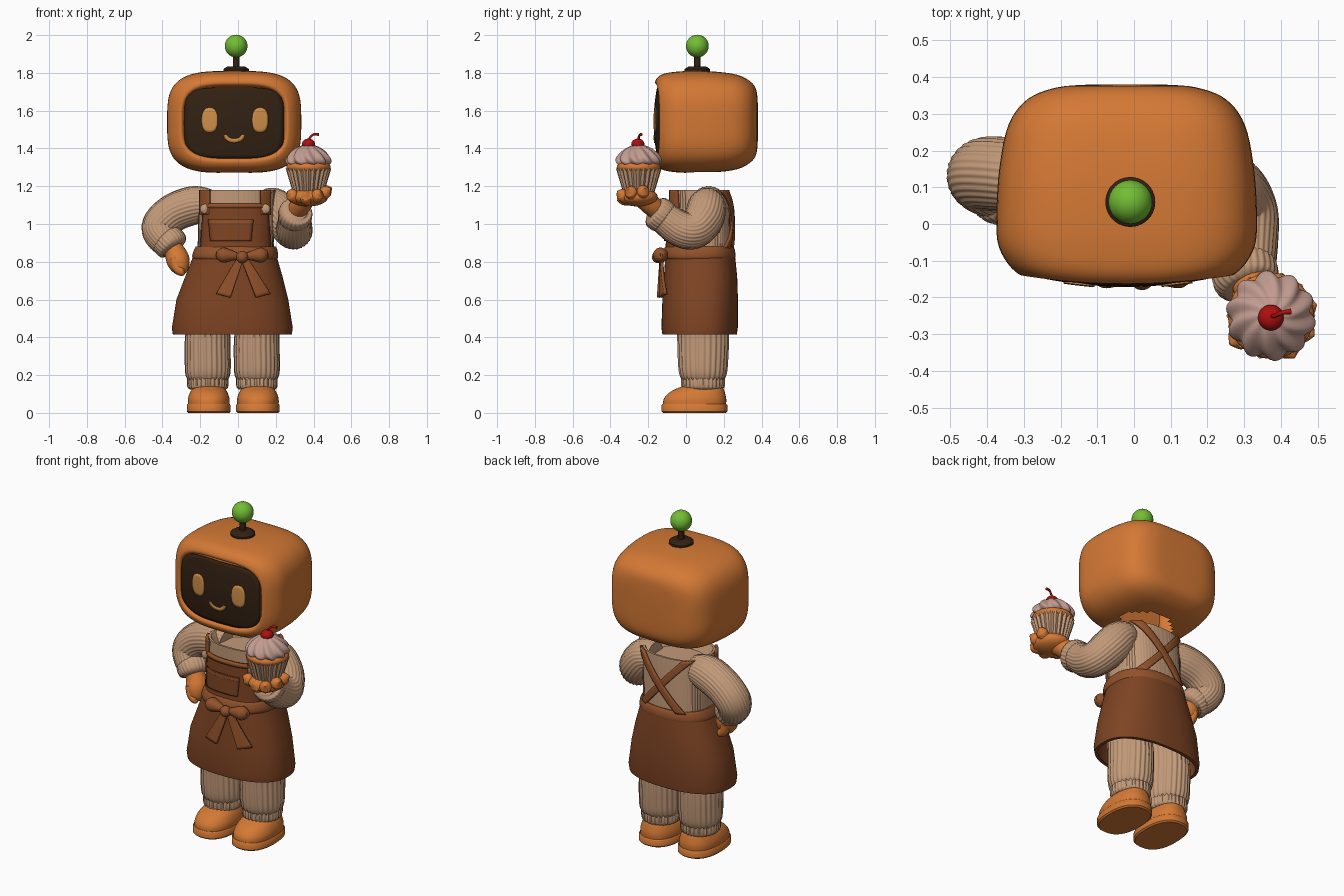
import bpy, bmesh, math
from mathutils import Vector

cube = bpy.data.objects.get("Cube")
if cube:
    bpy.data.objects.remove(cube)

def material(name, r, g, b):
    m = bpy.data.materials.new(name)
    m.use_nodes = True
    m.diffuse_color = (r, g, b, 1)
    m.node_tree.nodes["Principled BSDF"].inputs["Base Color"].default_value = (r, g, b, 1)
    return m

ORANGE = material("orange", .66, .19, .035)
KNIT = material("knit_tan", .54, .32, .19)
APRON = material("apron_brown", .21, .058, .017)
TRIM = material("trim_brown", .29, .085, .024)
DARK = material("dark_brown", .032, .015, .006)
GLOW = material("face_amber", .62, .27, .065)
GREEN = material("green", .17, .51, .035)
RED = material("cherry_red", .42, .005, .005)
CREAM = material("frosting_pink", .54, .33, .28)
made = []

def finish(name, bm, mat):
    bmesh.ops.remove_doubles(bm, verts=bm.verts, dist=1e-5)
    bmesh.ops.recalc_face_normals(bm, faces=bm.faces)
    me = bpy.data.meshes.new(name)
    bm.to_mesh(me)
    bm.free()
    me.materials.append(mat)
    ob = bpy.data.objects.new(name, me)
    bpy.context.collection.objects.link(ob)
    made.append(ob)
    return ob

def smooth(pts, k):
    """Catmull-Rom curve through tuples of any length."""
    out = []
    for i in range(len(pts) - 1):
        a, b, c, d = pts[max(i - 1, 0)], pts[i], pts[i + 1], pts[min(i + 2, len(pts) - 1)]
        for s in range(k):
            t = s / k
            out.append(tuple(q + .5 * t * (r - p + t * (2*p - 5*q + 4*r - w + t * (3*(q - r) + w - p)))
                             for p, q, r, w in zip(a, b, c, d)))
    return out + [pts[-1]]

def skin(name, rings, mat, caps=True):
    bm = bmesh.new()
    vs = [[bm.verts.new(p) for p in r] for r in rings]
    n = len(vs[0])
    for a, b in zip(vs, vs[1:]):
        for i in range(n):
            bm.faces.new((a[i], a[(i + 1) % n], b[(i + 1) % n], b[i]))
    if caps:
        bm.faces.new(vs[0])
        bm.faces.new(vs[-1])
    return finish(name, bm, mat)

def power(c, e):
    return math.copysign(abs(c) ** (2 / e), c)

def stack(name, rings, mat, e=2, n=64, k=4, ribs=0, amp=0, twist=0, axis="z", caps=True):
    """Superellipse rings (height, cx, cy, rx, ry) along z or y."""
    out = []
    rings = smooth(rings, k) if k > 1 else rings
    for j, (h, cx, cy, rx, ry) in enumerate(rings):
        ring = []
        for i in range(n):
            t = math.tau * i / n
            w = 1 + amp * math.cos(ribs * t + twist * j / len(rings))
            x, y = cx + rx * w * power(math.cos(t), e), cy + ry * w * power(math.sin(t), e)
            ring.append((x, y, h) if axis == "z" else (x, h, y))
        out.append(ring)
    return skin(name, out, mat, caps)

def tube(name, path, mat, n=24, k=6, ribs=0, amp=0):
    """Round tube through (x, y, z, radius) points."""
    pts = smooth(path, k)
    pos = [Vector(p[:3]) for p in pts]
    side, out = Vector((.31, .87, .39)), []
    for j, p in enumerate(pts):
        t = (pos[min(j + 1, len(pos) - 1)] - pos[max(j - 1, 0)]).normalized()
        side = (side - t * side.dot(t)).normalized()
        up = t.cross(side)
        ring = []
        for i in range(n):
            a = math.tau * i / n
            r = p[3] * (1 + amp * math.cos(ribs * a))
            ring.append(pos[j] + r * (math.cos(a) * side + math.sin(a) * up))
        out.append(ring)
    return skin(name, out, mat)

def ball(name, loc, size, mat):
    bm = bmesh.new()
    bmesh.ops.create_uvsphere(bm, u_segments=32, v_segments=20, radius=1)
    bmesh.ops.scale(bm, vec=size, verts=bm.verts)
    bmesh.ops.translate(bm, vec=loc, verts=bm.verts)
    return finish(name, bm, mat)

def plate(name, shape, surface, mat, thick, nu=12, nv=12):
    """Thin sheet: shape(u, v) gives (x, z), surface gives y."""
    bm = bmesh.new()
    g = []
    for i in range(nu + 1):
        g.append([])
        for j in range(nv + 1):
            x, z = shape(i / nu, j / nv)
            g[i].append(bm.verts.new((x, surface(x, z), z)))
    for i in range(nu):
        for j in range(nv):
            bm.faces.new((g[i][j], g[i + 1][j], g[i + 1][j + 1], g[i][j + 1]))
    ob = finish(name, bm, mat)
    mod = ob.modifiers.new("thickness", "SOLIDIFY")
    mod.thickness, mod.offset = thick, 0
    return ob

def quad(a, b, c, d):
    """Bilinear patch: a-b is the lower edge, d-c the upper."""
    return lambda u, v: tuple((1-v) * ((1-u)*p + u*q) + v * ((1-u)*s + u*r) for p, q, r, s in zip(a, b, c, d))

def oval(cx, cz, rx, rz, e=2):
    return lambda u, v: (cx + u * rx * power(math.cos(math.tau * v), e), cz + u * rz * power(math.sin(math.tau * v), e))

def wrap(rings, e, side, off):
    """Front (-1) or back (1) surface of a stack, lifted by off."""
    def y(x, z):
        z = min(max(z, rings[0][0]), rings[-1][0])
        for a, b in zip(rings, rings[1:]):
            if z <= b[0]:
                break
        t = (z - a[0]) / (b[0] - a[0])
        cx, cy, rx, ry = (p + t * (q - p) for p, q in zip(a[1:], b[1:]))
        return cy + side * (off + ry * max(0, 1 - abs((x - cx) / rx) ** e) ** (1 / e))
    return y

# Head shell with a bulging front rim and an opening underneath
HX, HZ = -.02, 1.54
shell = [(.38, .1, .1), (.372, .19, .17), (.34, .27, .215), (.27, .322, .25), (.15, .347, .267), (.02, .355, .27),
         (-.06, .35, .264), (-.11, .325, .25), (-.135, .295, .222), (-.135, .277, .2), (-.11, .262, .186)]
head = stack("head", [(y, HX, HZ, rx, rz) for y, rx, rz in shell], ORANGE, e=3.5, n=96, k=5, axis="y")
bm = bmesh.new()
bm.from_mesh(head.data)
for v in bm.verts:
    if v.co.y < 0:
        v.co.y -= .025 * (1 - ((v.co.x - HX) / .3) ** 2) * min(1, -v.co.y / .13)
hole = [f for f in bm.faces if f.calc_center_median().z < 1.32
        and math.hypot((f.calc_center_median().x - HX) / .16, (f.calc_center_median().y - .09) / .11) < 1]
bmesh.ops.delete(bm, geom=hole, context="FACES")
bm.to_mesh(head.data)
bm.free()

# Face screen, eyes and smile
def screen_y(off):
    return lambda x, z: -.168 - off + .03 * ((x - HX) / .262) ** 2 + .018 * ((z - HZ) / .185) ** 2
plate("face_screen", oval(HX, 1.535, .264, .187, 4.5), screen_y(0), DARK, .006, 10, 72)
for side, x in (("right", -.15), ("left", .117)):
    plate(side + "_eye", oval(x, 1.55, .042, .066, 2.5), screen_y(.005), GLOW, .005, 4, 40)
def smile(u, v):
    a = math.pi * (1 + v)
    return HX + (.036 + .02 * u) * math.cos(a), 1.472 + (.02 + .022 * u) * math.sin(a)
plate("smile", smile, screen_y(.005), GLOW, .005, 2, 24)

# Antenna
stack("antenna_base", [(1.79, -.01, .06, .068, .068), (1.82, -.01, .06, .068, .068), (1.835, -.01, .06, .045, .045)], DARK, k=1, n=40)
tube("antenna_stem", [(-.01, .06, 1.82, .017), (-.01, .06, 1.91, .017)], DARK)
ball("antenna_ball", (-.01, .06, 1.942), (.06, .06, .06), GREEN)

# Torso with a shallow open collar
body = [(.78, -.015, .075, .205, .172), (.9, -.012, .075, .2, .166), (1.05, -.008, .075, .202, .163), (1.18, -.003, .07, .2, .16)]
stack("torso", body + [(1.18, -.003, .07, .188, .148), (1.12, 0, .07, .15, .12)], KNIT, e=2.5, k=1, n=192, ribs=64, amp=.006)

# Apron skirt with a turned-under hem, and waistband
skirt = [(.415, -.03, .072, .315, .197), (.45, -.03, .072, .32, .202), (.6, -.03, .075, .296, .2), (.72, -.022, .077, .258, .194), (.85, -.015, .075, .214, .183)]
inner = [(z, x, y, rx - .018, ry - .018) for z, x, y, rx, ry in reversed(skirt)]
stack("apron_skirt", inner + skirt, APRON, e=2.4, k=1, n=96, caps=False)
stack("waistband", [(.815, -.015, .068, .222, .188), (.83, -.015, .068, .228, .194), (.865, -.012, .07, .22, .188),
                    (.88, -.012, .07, .212, .178)], TRIM, e=2.4, k=2, n=80)

# Bib, pocket, straps and buttons
plate("bib", quad((-.195, .86), (.17, .86), (.155, 1.1), (-.18, 1.1)), wrap(body, 2.5, -1, .008), APRON, .016, 24)
plate("bib_top_hem", quad((-.18, 1.085), (.155, 1.085), (.155, 1.108), (-.18, 1.108)), wrap(body, 2.5, -1, .012), TRIM, .018, 24, 2)
plate("pocket", quad((-.145, .91), (.07, .91), (.08, 1.02), (-.155, 1.02)), wrap(body, 2.5, -1, .02), APRON, .012)
plate("pocket_hem", quad((-.155, 1.005), (.08, 1.005), (.08, 1.023), (-.155, 1.023)), wrap(body, 2.5, -1, .024), TRIM, .012)
for side, s in (("right", -1), ("left", 1)):
    x = s * .16 - .015
    plate(side + "_front_strap", quad((x - .024, 1.05), (x + .024, 1.05), (x + .024, 1.18), (x - .024, 1.18)), wrap(body, 2.5, -1, .014), TRIM, .016)
    ball(side + "_button", (x, wrap(body, 2.5, -1, .026)(x, 1.08), 1.08), (.026, .012, .026), KNIT)
    plate(side + "_back_strap", quad((-s*.13 - .026, .87), (-s*.13 + .026, .87), (s*.15 + .026, 1.18), (s*.15 - .026, 1.18)),
          wrap(body, 2.5, 1, .008 + .004 * s), TRIM, .016, 4, 24)
    # Bow loop and tail
    tube(side + "_bow_loop", [(.022 + s*.01, -.14, .825, .012), (.022 + s*.05, -.14, .832, .026), (.022 + s*.1, -.135, .835, .04),
                              (.022 + s*.132, -.13, .835, .022), (.022 + s*.137, -.13, .835, .003)], TRIM)
    plate(side + "_bow_tail", quad((.03 + s*.105 - .04, .62 - s*.01), (.03 + s*.105 + .035, .62 + s*.01), (.022 + s*.01 + .018, .82), (.022 + s*.01 - .018, .82)),
          wrap(skirt, 2.4, -1, .022), TRIM, .016)
ball("bow_knot", (.022, -.15, .825), (.032, .03, .032), TRIM)

# Legs, ankle cuffs and shoes
for side, x in (("right", -.16), ("left", .1)):
    stack(side + "_leg", [(.17, x, .09, .1, .105), (.2, x, .09, .115, .122), (.26, x, .09, .119, .13), (.42, x, .09, .116, .135),
                          (.6, x + .02, .08, .1, .13)], KNIT, n=160, ribs=26, amp=.025)
    stack(side + "_ankle_cuff", [(.125, x, .09, .095, .1), (.14, x, .09, .106, .113), (.185, x, .09, .106, .113),
                                 (.205, x, .09, .095, .1)], KNIT, n=160, ribs=30, amp=.025)
    x += .005
    stack(side + "_sole", [(0, x, .045, .108, .165), (.008, x, .045, .116, .174), (.04, x, .045, .116, .174), (.048, x, .045, .11, .168)],
          ORANGE, e=2.4, k=1)
    stack(side + "_shoe", [(.04, x, .045, .11, .167), (.075, x, .048, .11, .165), (.11, x, .06, .098, .145), (.135, x, .08, .08, .115),
                           (.15, x, .09, .06, .08)], ORANGE, e=2.3)

# Right arm bent with the hand on the hip
tube("right_sleeve", [(-.14, .11, 1.1, .08), (-.23, .12, 1.1, .1), (-.34, .135, 1.06, .1), (-.41, .135, .99, .098),
                      (-.395, .11, .93, .09), (-.345, .08, .89, .075)], KNIT, n=144, ribs=30, amp=.018)
tube("right_cuff", [(-.385, .1, .925, .07), (-.375, .095, .915, .088), (-.345, .08, .883, .086), (-.335, .075, .87, .06)], KNIT, n=144, ribs=26, amp=.02)
tube("right_hand", [(-.35, .08, .89, .045), (-.325, .07, .83, .06), (-.312, .05, .79, .058), (-.3, .03, .75, .035), (-.295, .02, .733, .004)], ORANGE)
for i, dy in enumerate((-.025, .015, .055)):
    tube(f"right_finger_{i}", [(-.34, .05 + dy, .82, .025), (-.325, .045 + dy, .77, .026), (-.295, .04 + dy, .745, .022), (-.28, .04 + dy, .743, .004)], ORANGE)

# Left arm raised forward
tube("left_sleeve", [(.13, .11, 1.1, .08), (.19, .11, 1.09, .1), (.25, .09, 1.02, .105), (.292, .035, .965, .098),
                     (.298, -.04, .98, .094), (.302, -.13, 1.045, .082)], KNIT, n=144, ribs=30, amp=.018)
tube("left_cuff", [(.3, -.105, 1.025, .07), (.3, -.118, 1.035, .088), (.306, -.16, 1.065, .086), (.31, -.175, 1.075, .06)], KNIT, n=144, ribs=26, amp=.02)
tube("left_wrist", [(.305, -.14, 1.06, .05), (.335, -.19, 1.105, .055), (.36, -.23, 1.135, .05)], ORANGE)
ball("left_palm", (.372, -.255, 1.143), (.105, .105, .05), ORANGE)
tips = [(.28, -.315, 1.16), (.36, -.345, 1.15), (.425, -.345, 1.16), (.47, -.295, 1.175), (.475, -.225, 1.18)]
for i, (x, y, z) in enumerate(tips):
    dx, dy = (x - .37) * .25, (y + .25) * .25
    tube(f"left_finger_{i}", [(.37, -.25, 1.13, .03), (x - dx, y - dy, z - .02, .032), (x, y, z, .03), (x + dx * .8, y + dy * .8, z + .012, .004)], ORANGE)

# Cupcake: wrapper, sponge, swirled frosting, cherry and stem
CX, CY = .373, -.25
def round_stack(name, prof, mat, **kw):
    return stack(name, [(z, CX, CY, r, r) for z, r in prof], mat, **kw)
round_stack("wrapper", [(1.17, .08), (1.295, .116)], KNIT, n=144, k=2, ribs=24, amp=.045)
round_stack("sponge", [(1.27, .1), (1.295, .116), (1.315, .112), (1.33, .09)], ORANGE)
round_stack("frosting", [(1.305, .09), (1.325, .113), (1.35, .112), (1.38, .09), (1.405, .058), (1.42, .02)], CREAM,
            n=120, k=6, ribs=10, amp=.075, twist=7)
ball("cherry", (CX, CY - .005, 1.422), (.035, .035, .03), RED)
tube("cherry_stem", [(CX, CY, 1.435, .006), (CX + .01, CY, 1.46, .006), (CX + .03, CY + .008, 1.475, .006), (CX + .055, CY + .012, 1.474, .008)], RED, n=10)

# Smooth shading with crisp edges
bpy.ops.object.select_all(action="DESELECT")
for ob in made:
    ob.select_set(True)
bpy.context.view_layer.objects.active = head
bpy.ops.object.shade_smooth_by_angle(angle=math.radians(40))
